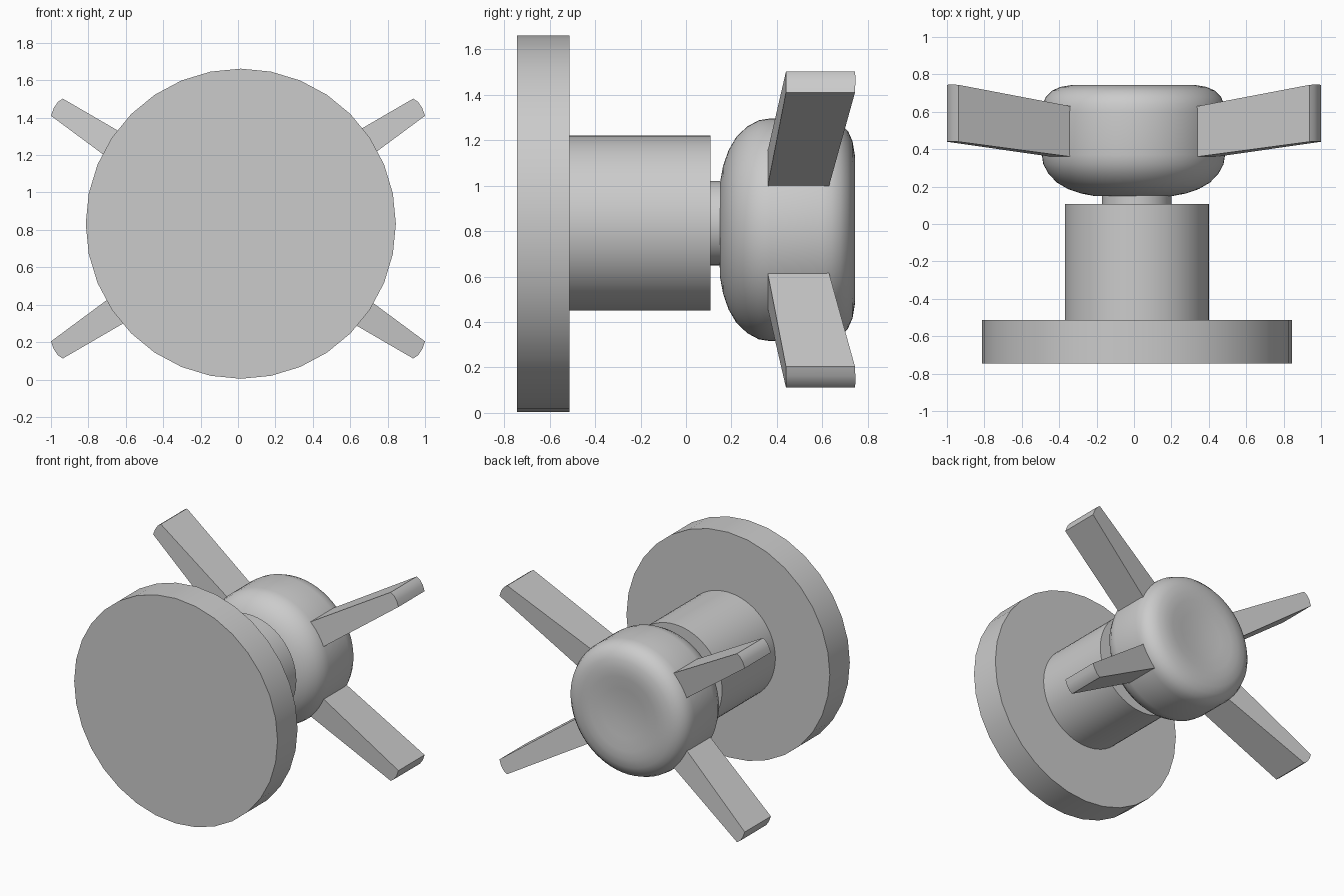
import bpy, bmesh, math

if "Cube" in bpy.data.objects:
    bpy.data.objects.remove(bpy.data.objects["Cube"])


def add_mesh(name, verts, faces, smooth=None):
    mesh = bpy.data.meshes.new(name)
    mesh.from_pydata(verts, [], faces)
    bm = bmesh.new()
    bm.from_mesh(mesh)
    bmesh.ops.recalc_face_normals(bm, faces=bm.faces)
    bm.to_mesh(mesh)
    bm.free()
    obj = bpy.data.objects.new(name, mesh)
    bpy.context.collection.objects.link(obj)
    if smooth is not None:
        bpy.ops.object.select_all(action='DESELECT')
        obj.select_set(True)
        bpy.context.view_layer.objects.active = obj
        bpy.ops.object.shade_smooth_by_angle(angle=math.radians(smooth))
    return obj


def lathe(name, profile, cx, cz, sides, smooth):
    """Revolve (radius, y) points about a y-parallel axis, closing both ends."""
    verts, faces = [], []
    for r, y in profile:
        for i in range(sides):
            a = 2 * math.pi * i / sides
            verts.append((cx + r * math.cos(a), y, cz + r * math.sin(a)))
    for k in range(len(profile) - 1):
        for i in range(sides):
            j = (i + 1) % sides
            faces.append((k * sides + i, k * sides + j,
                          (k + 1) * sides + j, (k + 1) * sides + i))
    last = (len(profile) - 1) * sides
    faces.append(tuple(range(sides)))
    faces.append(tuple(range(last, last + sides)))
    return add_mesh(name, verts, faces, smooth)


def arm(name, sx, sz, cz):
    """Tapered handle spoke, mirrored into the quadrant given by sx, sz."""
    outline = [(0.24, 0.29), (0.937, 0.695), (0.963, 0.677),
               (0.985, 0.645), (1.0, 0.603), (0.30, 0.085)]
    back, front = [], []
    for x, z in outline:
        d = math.hypot(x, z) - 0.49
        back.append((sx * x, 0.36 + 0.118 * d, cz + sz * z))
        front.append((sx * x, 0.63 + 0.168 * d, cz + sz * z))
    n = len(outline)
    faces = [tuple(range(n)), tuple(range(n, 2 * n))]
    faces += [(i, (i + 1) % n, n + (i + 1) % n, n + i) for i in range(n)]
    return add_mesh(name, back + front, faces, 30)


# Wall plate, stem and neck
lathe("wall_plate", [(0.829, -0.745), (0.829, -0.512)], 0.015, 0.833, 32, 30)
lathe("stem", [(0.385, -0.53), (0.385, 0.108)], 0.015, 0.835, 64, 30)
lathe("neck", [(0.186, 0.09), (0.186, 0.20)], 0.015, 0.835, 48, 30)

# Rounded knob with a slightly dished face
knob_profile = [(0.15, 0.148), (0.21, 0.15), (0.28, 0.163), (0.35, 0.187),
                (0.41, 0.222), (0.455, 0.27), (0.482, 0.32), (0.49, 0.37),
                (0.49, 0.60), (0.485, 0.64), (0.468, 0.68), (0.435, 0.713),
                (0.39, 0.733), (0.33, 0.743), (0.27, 0.742), (0.18, 0.732),
                (0.09, 0.724), (0.02, 0.722)]
lathe("knob", knob_profile, -0.003, 0.806, 64, 40)

# Four handle arms
for side, sx in (("left", -1), ("right", 1)):
    for level, sz in (("lower", -1), ("upper", 1)):
        arm(f"{level}_{side}_arm", sx, sz, 0.807)
